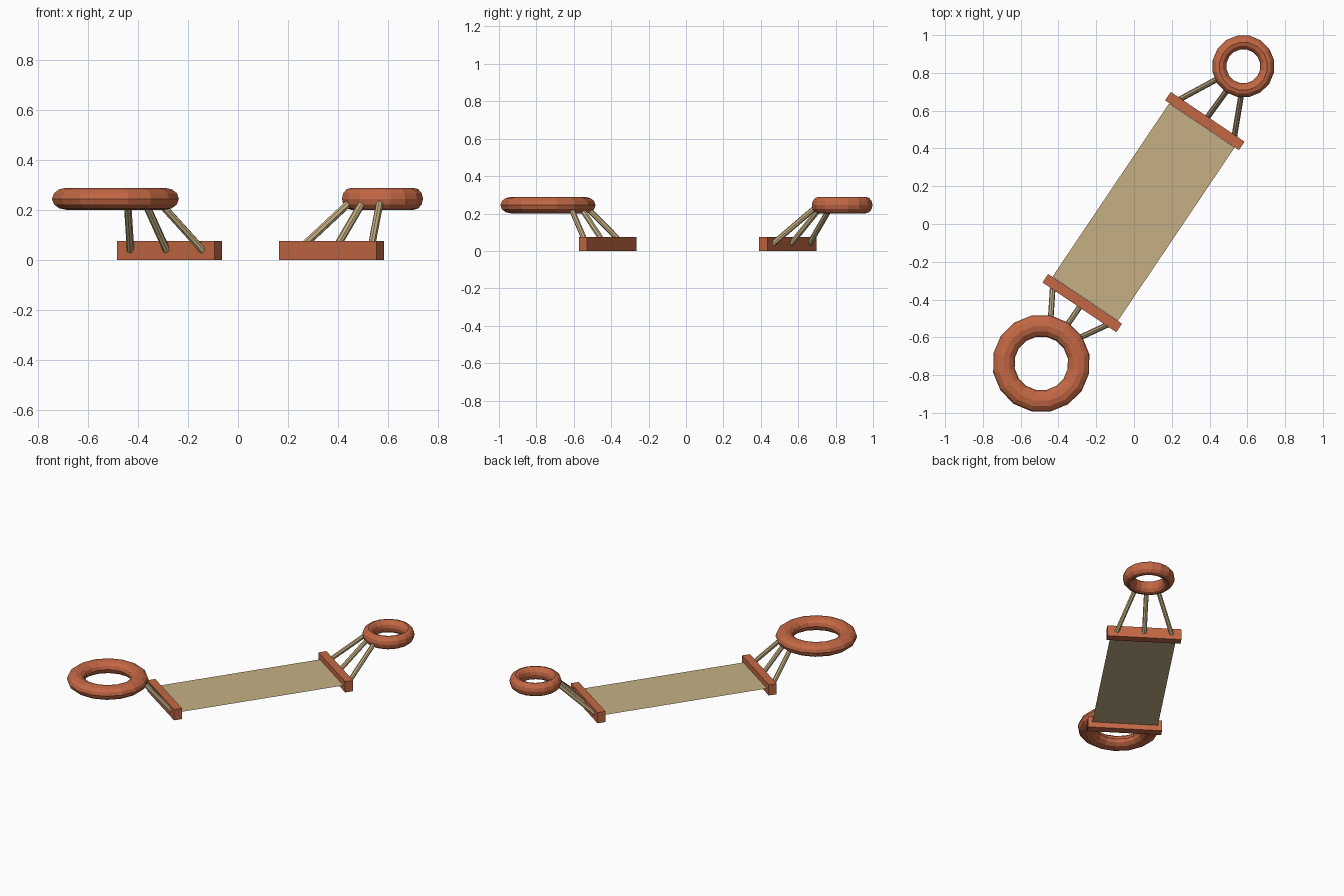
import bpy, math
from mathutils import Vector, Matrix

if "Cube" in bpy.data.objects:
    bpy.data.objects.remove(bpy.data.objects["Cube"])

TURN = math.radians(-33.95)          # hammock lies diagonally
ROT = Matrix.Rotation(TURN, 4, 'Z')
P = ROT @ Vector((1, 0, 0))          # along the bars
D = ROT @ Vector((0, 1, 0))          # along the hammock


def material(name, rgb):
    m = bpy.data.materials.new(name)
    m.diffuse_color = (*rgb, 1)
    m.use_nodes = True
    m.node_tree.nodes["Principled BSDF"].inputs["Base Color"].default_value = m.diffuse_color
    return m


WOOD = material("terracotta wood", (0.546, 0.137, 0.058))
CLOTH = material("tan cloth", (0.565, 0.435, 0.235))


def finish(name, mat):
    ob = bpy.context.object
    ob.name = name
    ob.data.materials.append(mat)
    return ob


def bar(name, centre):
    bpy.ops.mesh.primitive_cube_add(size=1, location=centre, rotation=(0, 0, TURN))
    finish(name, WOOD).scale = (0.471, 0.054, 0.075)


def ring(name, centre, major, minor):
    bpy.ops.mesh.primitive_torus_add(location=centre, rotation=(0, 0, TURN),
                                     major_radius=major, minor_radius=minor,
                                     major_segments=16, minor_segments=12)
    finish(name, WOOD).scale.z = 0.044 / minor   # same height for both rings


def rope(name, a, b):
    v = b - a
    bpy.ops.mesh.primitive_cylinder_add(vertices=8, radius=0.015, depth=v.length,
                                        location=(a + b) / 2,
                                        rotation=v.to_track_quat('Z', 'Y').to_euler())
    finish(name, CLOTH)


# Each end: bar, hanging ring and three ropes
ends = [
    ("back", 1, Vector((0.375, 0.545, 0.0375)), Vector((0.579, 0.835, 0.245)), 0.128, 0.0375, 0.065),
    ("front", -1, Vector((-0.274, -0.419, 0.0375)), Vector((-0.491, -0.738, 0.245)), 0.201, 0.058, 0.07),
]
for side, s, bar_c, ring_c, major, minor, spread in ends:
    bar(side + "_spreader_bar", bar_c)
    ring(side + "_hanging_ring", ring_c, major, minor)
    for i in (-1, 0, 1):
        start = bar_c + D * (s * 0.02) + P * (i * 0.175)
        reach = math.sqrt(major ** 2 - (i * spread) ** 2)
        end = ring_c - D * (s * reach) + P * (i * spread)
        rope(f"{side}_rope_{i + 2}", start, end)

# Flat cloth sheet stretched between the bars
mid = (ends[0][2] + ends[1][2]) / 2
bpy.ops.mesh.primitive_plane_add(size=1, location=mid, rotation=(0, 0, TURN))
finish("cloth_sheet", CLOTH).scale = (0.418, 1.106, 1)
